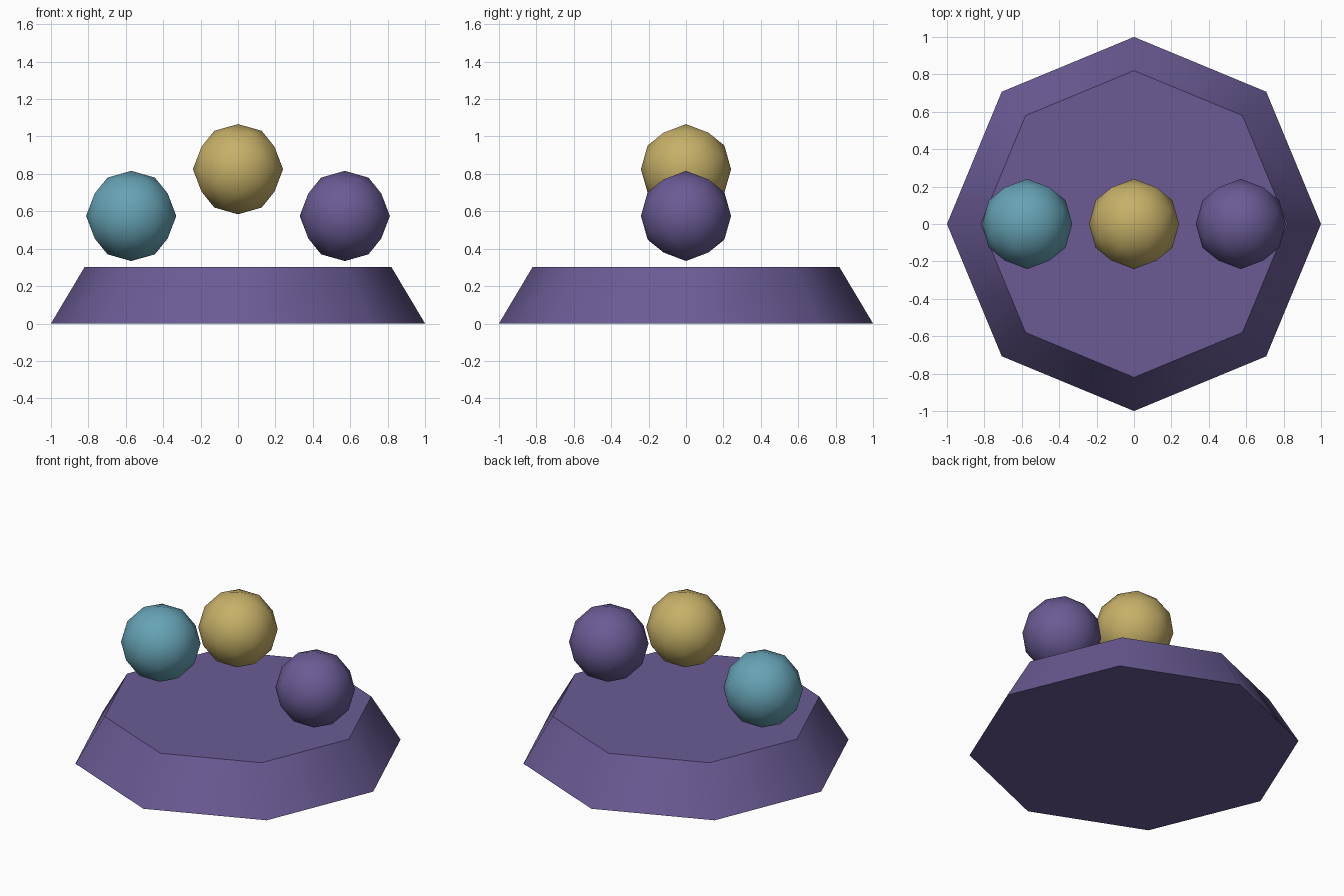
import bpy, bmesh, math
from mathutils import Vector

if "Cube" in bpy.data.objects:
    bpy.data.objects.remove(bpy.data.objects["Cube"])


def material(name, rgb):
    mat = bpy.data.materials.new(name)
    mat.diffuse_color = (*rgb, 1)
    mat.use_nodes = True
    mat.node_tree.nodes["Principled BSDF"].inputs["Base Color"].default_value = mat.diffuse_color
    return mat


purple = material("purple", (0.147, 0.105, 0.301))
teal = material("teal", (0.133, 0.366, 0.462))
gold = material("gold", (0.565, 0.434, 0.138))


def add_object(name, bm, location, mat):
    bmesh.ops.recalc_face_normals(bm, faces=bm.faces)
    # Smooth facets, but keep the rims of the base crisp
    for face in bm.faces:
        face.smooth = True
    for edge in bm.edges:
        edge.smooth = edge.calc_face_angle() < math.radians(50)
    mesh = bpy.data.meshes.new(name)
    bm.to_mesh(mesh)
    bm.free()
    mesh.materials.append(mat)
    obj = bpy.data.objects.new(name, mesh)
    obj.location = location
    bpy.context.collection.objects.link(obj)


def add_ball(name, location, mat, radius=0.241):
    # Axis-aligned icosahedron, subdivided once and pushed out to a sphere
    phi = (1 + math.sqrt(5)) / 2
    bm = bmesh.new()
    for a in (-1, 1):
        for b in (-phi, phi):
            for co in ((a, 0, b), (0, b, a), (b, a, 0)):
                bm.verts.new(co)
    bmesh.ops.convex_hull(bm, input=bm.verts)
    bmesh.ops.subdivide_edges(bm, edges=bm.edges, cuts=1, use_grid_fill=True)
    for v in bm.verts:
        v.co = v.co.normalized() * radius
    add_object(name, bm, location, mat)


# Eight-sided tapered base, corners on the axes
bm = bmesh.new()
rings = []
for radius, z in ((1.0, 0.0), (0.82, 0.302)):
    rings.append([bm.verts.new((radius * math.cos(i * math.pi / 4),
                                radius * math.sin(i * math.pi / 4), z))
                  for i in range(8)])
low, high = rings
bm.faces.new(low[::-1])
bm.faces.new(high)
for i in range(8):
    j = (i + 1) % 8
    bm.faces.new((low[i], low[j], high[j], high[i]))
add_object("base", bm, (0, 0, 0), purple)

# Three floating balls
add_ball("left_ball", (-0.571, 0, 0.575), teal)
add_ball("middle_ball", (0, 0, 0.825), gold)
add_ball("right_ball", (0.571, 0, 0.575), purple)
